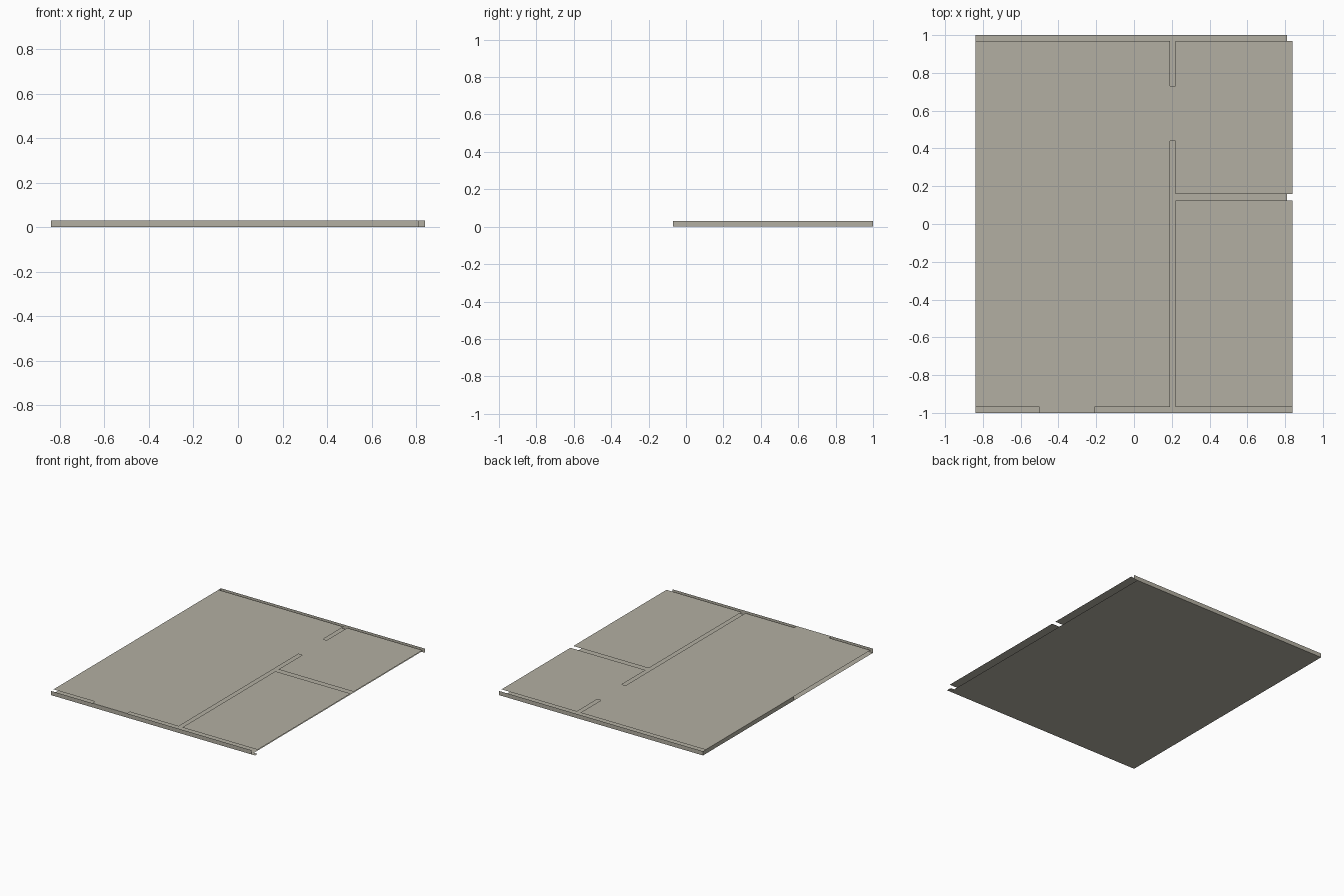
import bpy, bmesh

if "Cube" in bpy.data.objects:
    bpy.data.objects.remove(bpy.data.objects["Cube"])

H = 0.031   # height of the upper sheet
X, Y = 0.84, 1.0

mat = bpy.data.materials.new("warm_grey")
mat.diffuse_color = (0.45, 0.43, 0.36, 1)
mat.use_nodes = True
mat.node_tree.nodes["Principled BSDF"].inputs["Base Color"].default_value = mat.diffuse_color


def sheet(name, *polygons):
    """Object made of flat single-sided polygons."""
    bm = bmesh.new()
    for pts in polygons:
        bm.faces.new([bm.verts.new(p) for p in pts])
    me = bpy.data.meshes.new(name)
    bm.to_mesh(me)
    bm.free()
    me.materials.append(mat)
    ob = bpy.data.objects.new(name, me)
    bpy.context.collection.objects.link(ob)
    return ob


def level(z, pts):
    return [(x, y, z) for x, y in pts]


def wall(a, b):
    return [(*a, 0), (*b, 0), (*b, H), (*a, H)]


# lower slab, set back along the right edge except at the front corner
sheet("lower_slab", level(0, [(-X, -Y), (X, -Y), (X, -0.97), (0.81, -0.97), (0.81, Y), (-X, Y)]))

# upper sheet: main room, front doorway, inner doorway and rear right room
main_room = [(-X, -0.97), (-0.5, -0.97), (-0.5, -Y), (-0.21, -Y), (-0.21, -0.97),
             (0.19, -0.97), (0.19, 0.44), (0.22, 0.44), (0.22, 0.16), (X, 0.16),
             (X, 0.97), (0.22, 0.97), (0.22, 0.73), (0.19, 0.73), (0.19, 0.97), (-X, 0.97)]
sheet("main_room_floor", level(H, main_room))

# separate front right room
sheet("front_right_room_floor", level(H, [(0.22, -0.97), (X, -0.97), (X, 0.125), (0.22, 0.125)]))

# thin outer walls
sheet("front_wall", wall((-X, -Y), (0.81, -Y)))
sheet("back_wall", wall((X, Y), (-X, Y)))
sheet("left_wall", wall((-X, Y), (-X, -0.07)))
